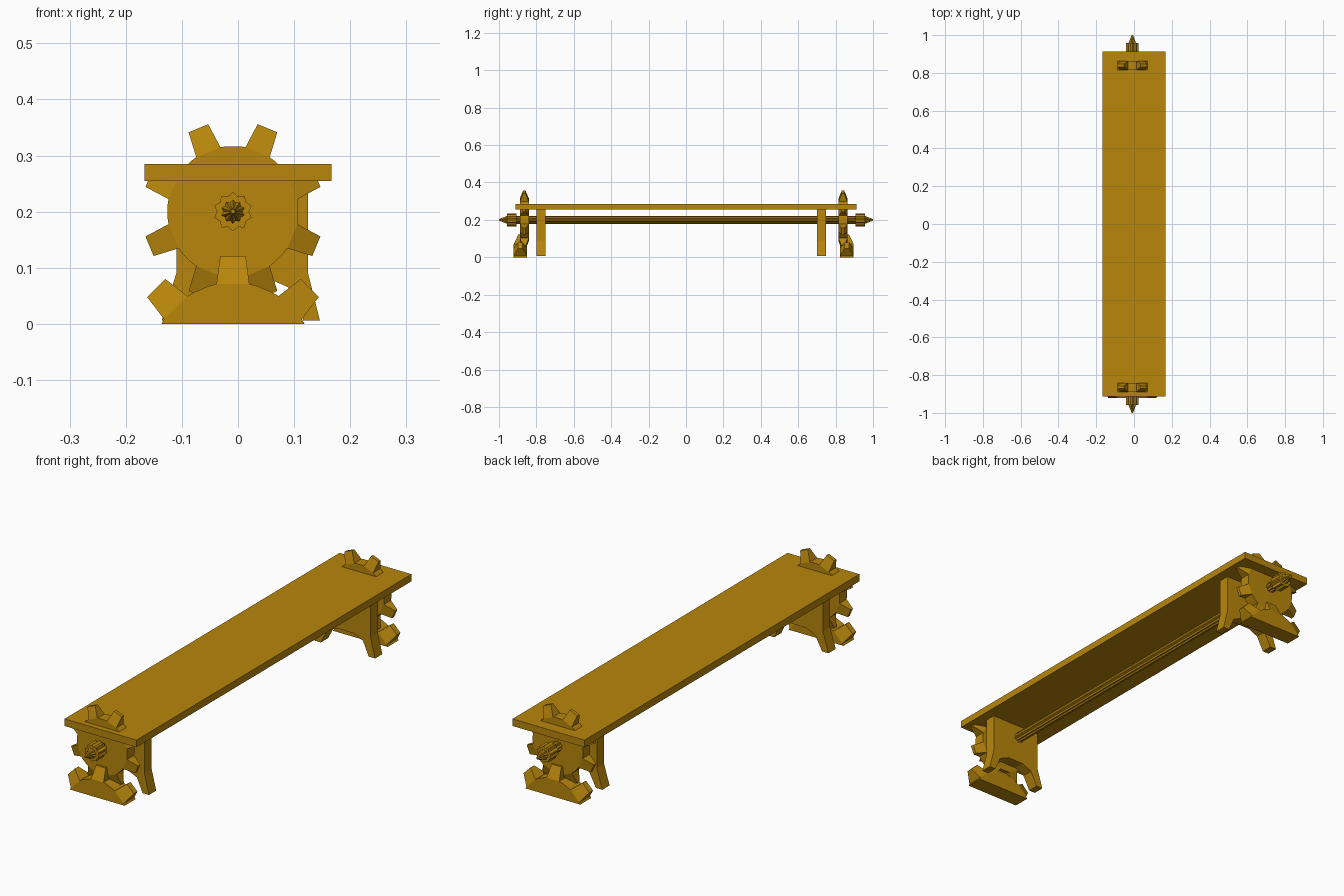
import bpy, bmesh
from math import sin, cos, pi, radians

if "Cube" in bpy.data.objects:
    bpy.data.objects.remove(bpy.data.objects["Cube"])

gold = bpy.data.materials.new("gold")
gold.diffuse_color = (0.48, 0.238, 0.0033, 1)
gold.use_nodes = True
gold.node_tree.nodes["Principled BSDF"].inputs["Base Color"].default_value = gold.diffuse_color
CX = -0.009  # axle line
CZ = 0.2


def finish(name, bm):
    bmesh.ops.recalc_face_normals(bm, faces=bm.faces)
    me = bpy.data.meshes.new(name)
    bm.to_mesh(me)
    bm.free()
    me.materials.append(gold)
    ob = bpy.data.objects.new(name, me)
    bpy.context.collection.objects.link(ob)
    return ob


def gear(name, cx, cy, cz, root, tip, half, tip_half, phase, cut=False):
    """Eight-tooth gear facing y; teeth thin down to wedges at the tips."""
    bm = bmesh.new()
    pts = []  # angle, radius, half thickness
    for i in range(8):
        a = i * 45 + phase
        for da, r, h in ((-16.5, root, half), (-11.5, root, half), (-6.7, tip, tip_half),
                         (6.7, tip, tip_half), (11.5, root, half), (16.5, root, half)):
            pts.append((radians(a + da), r, h))
    rings = [[bm.verts.new((cx + r * cos(a), cy + s * h, cz + r * sin(a)))
              for a, r, h in pts] for s in (-1, 1)]
    n = len(pts)
    for i in range(n):
        j = (i + 1) % n
        bm.faces.new((rings[0][i], rings[0][j], rings[1][j], rings[1][i]))
    for ring in rings:
        bm.faces.new([v for v, p in zip(ring, pts) if p[1] == root])
        for k in range(0, n, 6):
            bm.faces.new(ring[k + 1:k + 5])
    if cut:  # keep only what stands above the floor
        bmesh.ops.bisect_plane(bm, geom=bm.verts[:] + bm.edges[:] + bm.faces[:],
                               plane_co=(0, 0, 0), plane_no=(0, 0, 1), clear_inner=True)
        bmesh.ops.holes_fill(bm, edges=[e for e in bm.edges if e.is_boundary], sides=0)
    return finish(name, bm)


def fluted_rod(name, stations, points=10, notch=0.78):
    """Star-section rod lofted along y through (y, radius) stations."""
    bm = bmesh.new()
    n = points * 2
    rings = []
    for y, r in stations:
        rings.append([bm.verts.new((CX + r * (notch if (k // 1) % 2 else 1) * cos(k * pi / points + pi / 2),
                                    y,
                                    CZ + r * (notch if k % 2 else 1) * sin(k * pi / points + pi / 2)))
                      for k in range(n)])
    for a, b in zip(rings, rings[1:]):
        for k in range(n):
            m = (k + 1) % n
            bm.faces.new((a[k], a[m], b[m], b[k]))
    bm.faces.new(rings[0])
    bm.faces.new(rings[-1])
    return finish(name, bm)


def plate(name, profile, y0, y1):
    """Extrude an (x, z) outline along y."""
    bm = bmesh.new()
    f = bm.faces.new([bm.verts.new((x, y0, z)) for x, z in profile])
    ext = bmesh.ops.extrude_face_region(bm, geom=[f])
    bmesh.ops.translate(bm, vec=(0, y1 - y0, 0),
                        verts=[v for v in ext["geom"] if isinstance(v, bmesh.types.BMVert)])
    return finish(name, bm)


# Bench top
plate("seat_plank", [(-0.167, 0.255), (0.167, 0.255), (0.167, 0.285), (-0.167, 0.285)], -0.912, 0.912)

# Axle with pointed ends
fluted_rod("axle", [(-1, 0.004), (-0.955, 0.022), (0.955, 0.022), (1, 0.004)])

# Arched leg plate outline
legs = [(-0.11, 0.256), (-0.11, 0.09), (-0.136, 0.006), (-0.106, 0.006), (-0.075, 0.065),
        (-0.03, 0.085), (0.045, 0.085), (0.09, 0.065), (0.116, 0.006), (0.146, 0.006),
        (0.125, 0.09), (0.125, 0.256)]

# End assemblies
for end, s, shift in (("front", -1, -0.0125), ("back", 1, -0.0125)):
    gear(end + "_gear", CX, s * 0.852 + shift, CZ, 0.117, 0.162, 0.024, 0.007, 22.5)
    gear(end + "_base_gear", CX, s * 0.8725 + shift, -0.073, 0.147, 0.195, 0.036, 0.012, 0, cut=True)
    fluted_rod(end + "_collar", [(s * 0.905, 0.035), (s * 0.957, 0.035)], notch=0.82)
    yc = s * 0.75 - 0.025
    plate(end + "_leg_plate", legs, yc - 0.024, yc + 0.024)
